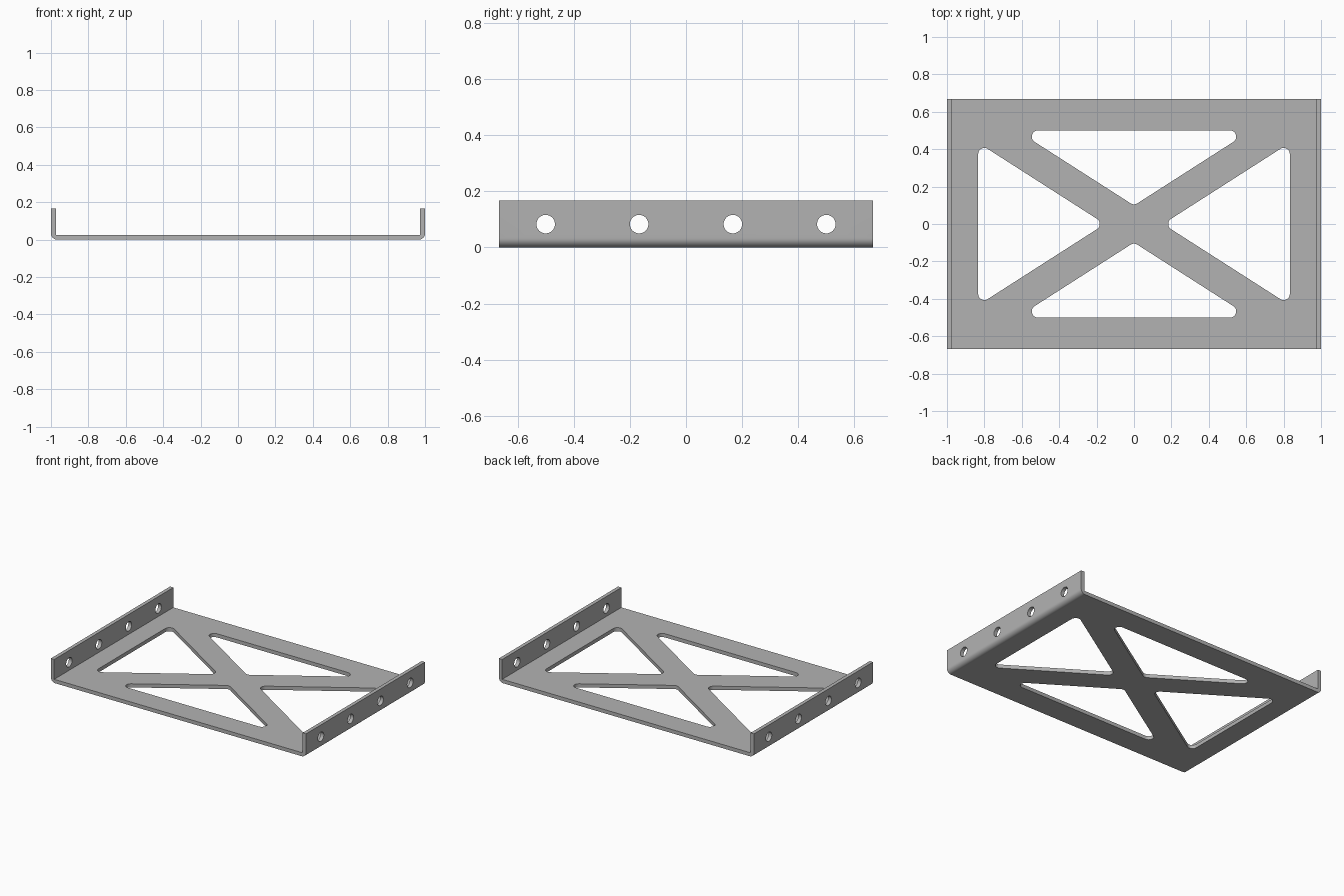
import bpy, bmesh, math
from mathutils import Vector

if "Cube" in bpy.data.objects:
    bpy.data.objects.remove(bpy.data.objects["Cube"])

W, D, H, T = 1.0, 0.667, 0.167, 0.026   # half width, half depth, height, thickness
BEND, FILLET = 0.033, 0.033

steel = bpy.data.materials.new("grey_steel")
steel.use_nodes = True
steel.diffuse_color = (0.45, 0.45, 0.45, 1)
steel.node_tree.nodes["Principled BSDF"].inputs["Base Color"].default_value = (0.45, 0.45, 0.45, 1)


def prism(name, points, direction):
    """Extrude a closed outline along a direction."""
    bm = bmesh.new()
    face = bm.faces.new([bm.verts.new(p) for p in points])
    top = bmesh.ops.extrude_face_region(bm, geom=[face])["geom"]
    bmesh.ops.translate(bm, vec=direction,
                        verts=[v for v in top if isinstance(v, bmesh.types.BMVert)])
    bmesh.ops.recalc_face_normals(bm, faces=bm.faces)
    mesh = bpy.data.meshes.new(name)
    bm.to_mesh(mesh)
    bm.free()
    mesh.materials.append(steel)
    obj = bpy.data.objects.new(name, mesh)
    bpy.context.collection.objects.link(obj)
    return obj


def rounded(corners, radius, steps=8):
    """Round every corner of a convex outline with a tangent arc."""
    out = []
    for i, c in enumerate(corners):
        p = Vector(c)
        a = (Vector(corners[i - 1]) - p).normalized()
        b = (Vector(corners[(i + 1) % len(corners)]) - p).normalized()
        half = a.angle(b) / 2
        centre = p + (a + b).normalized() * radius / math.sin(half)
        start = p + a * radius / math.tan(half) - centre
        end = p + b * radius / math.tan(half) - centre
        sweep = math.pi - 2 * half
        for k in range(steps + 1):
            t = k / steps
            out.append(centre + (start * math.sin((1 - t) * sweep)
                                 + end * math.sin(t * sweep)) / math.sin(sweep))
    return out


# Bent tray: U-shaped section with rounded outer bends, run front to back
arc = [(W - BEND + BEND * math.sin(a), BEND - BEND * math.cos(a))
       for a in (math.pi / 2 * k / 10 for k in range(11))]
right_half = arc + [(W, H), (W - T, H), (W - T, T)]
section = right_half + [(-x, z) for x, z in reversed(right_half)]
tray = prism("bracket_tray", [(x, -D, z) for x, z in section], (0, 2 * D, 0))

# Triangular windows that leave an X brace in the floor
SLOPE, APEX_X, APEX_Y, EDGE_X, EDGE_Y = 0.64, 0.155, 0.099, 0.833, 0.5
rise = SLOPE * (EDGE_X - APEX_X)
run = (EDGE_Y - APEX_Y) / SLOPE
cutters = []
for s in (1, -1):
    side = [(s * APEX_X, 0), (s * EDGE_X, rise), (s * EDGE_X, -rise)]
    end = [(0, s * APEX_Y), (run, s * EDGE_Y), (-run, s * EDGE_Y)]
    for tri in (side, end):
        outline = [(p.x, p.y, -0.1) for p in rounded(tri, FILLET)]
        cutters.append(prism("window_cutter", outline, (0, 0, 0.2)))

# Four bolt holes through both flanges
for y in (-0.5, -0.167, 0.167, 0.5):
    ring = [(-1.1, y + 0.033 * math.cos(a), 0.083 + 0.033 * math.sin(a))
            for a in (math.tau * k / 32 for k in range(32))]
    cutters.append(prism("hole_cutter", ring, (2.2, 0, 0)))

bpy.context.view_layer.objects.active = tray
for c in cutters:
    mod = tray.modifiers.new("cut", 'BOOLEAN')
    mod.operation, mod.solver, mod.object = 'DIFFERENCE', 'EXACT', c
    c.hide_render = True
    bpy.ops.object.modifier_apply(modifier=mod.name)
    bpy.data.objects.remove(c)

bpy.ops.object.select_all(action='DESELECT')
tray.select_set(True)
bpy.ops.object.shade_smooth_by_angle(angle=math.radians(30))
